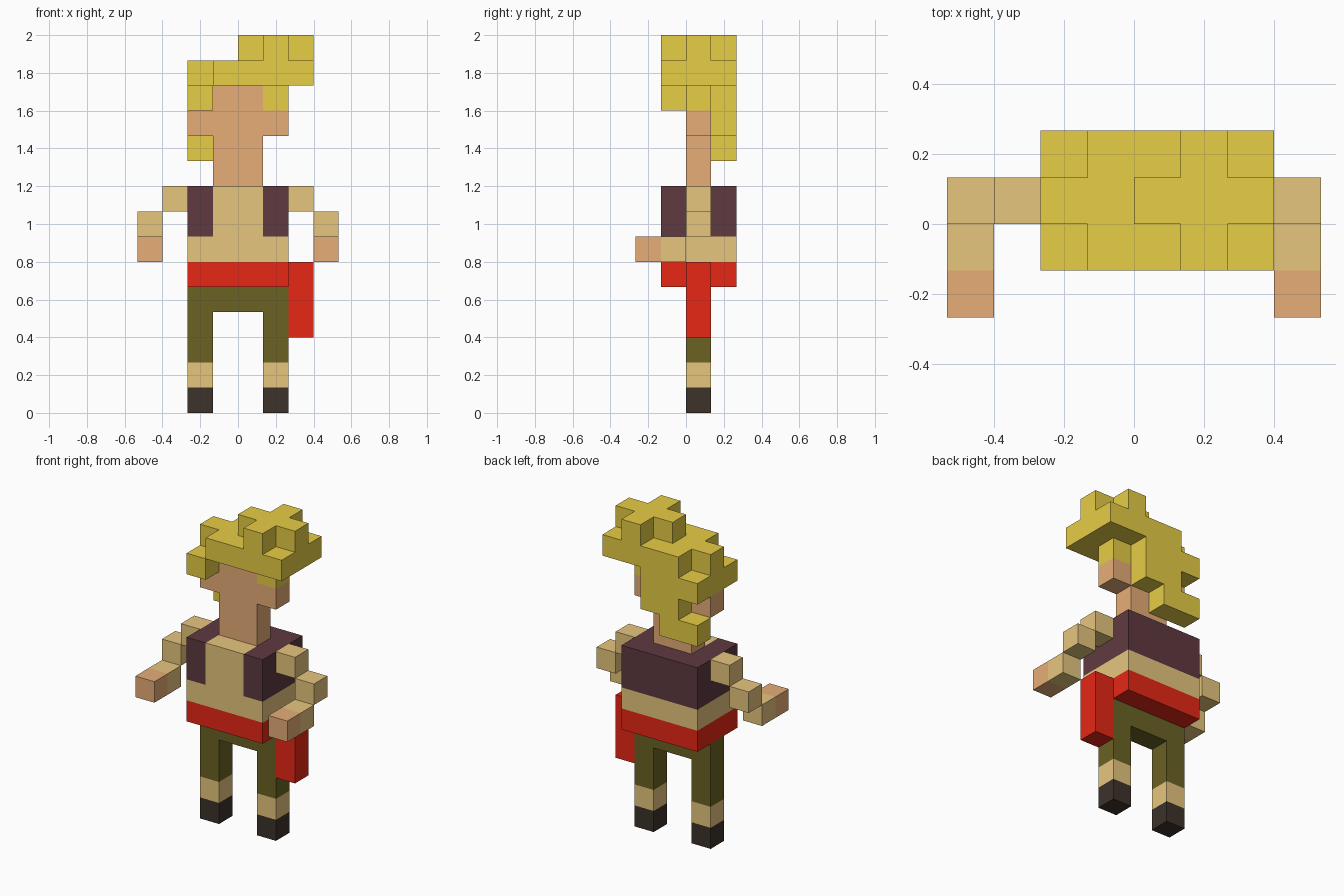
import bpy, bmesh
from mathutils import Vector

if "Cube" in bpy.data.objects:
    bpy.data.objects.remove(bpy.data.objects["Cube"])

U = 2 / 15  # edge of one cube; all boxes below are in cube units


def material(name, rgb):
    lin = [((c / 255 + 0.055) / 1.055) ** 2.4 for c in rgb]
    m = bpy.data.materials.new(name)
    m.diffuse_color = (*lin, 1)
    m.use_nodes = True
    m.node_tree.nodes["Principled BSDF"].inputs["Base Color"].default_value = m.diffuse_color
    return m


HAIR = material("blond hair", (233, 207, 70))
SKIN = material("skin", (233, 175, 120))
CLOTH = material("tan cloth", (232, 199, 127))
VEST = material("dark vest", (95, 58, 64))
RED = material("red sash", (238, 41, 22))
OLIVE = material("olive trousers", (107, 98, 36))
BOOT = material("dark boots", (60, 50, 42))

cells = {}  # cube position -> part name
parts = {}  # part name -> material


def box(part, mat, x, y, z, mirror=False):
    """Fill ranges of cubes with a part, optionally mirrored across x."""
    parts[part] = mat
    for i in range(*x):
        for j in range(*y):
            for k in range(*z):
                cells[i, j, k] = part
                if mirror:
                    cells[-1 - i, j, k] = part


# Legs
box("boots", BOOT, (1, 2), (0, 1), (0, 1), True)
box("stockings", CLOTH, (1, 2), (0, 1), (1, 2), True)
box("trousers", OLIVE, (1, 2), (0, 1), (2, 5), True)
box("trousers", OLIVE, (-1, 1), (0, 1), (4, 5))
# Belt and hanging sash end
box("belt", RED, (-2, 2), (-1, 2), (5, 6))
box("sash_end", RED, (2, 3), (0, 1), (3, 6))
# Torso: vest open at the front over the shirt
box("shirt", CLOTH, (-2, 2), (-1, 2), (6, 7))
box("vest", VEST, (-2, 2), (-1, 2), (7, 9))
box("shirt", CLOTH, (-1, 1), (-1, 0), (7, 9))
# Arms step outward, then forward
box("sleeves", CLOTH, (2, 3), (0, 1), (8, 9), True)
box("sleeves", CLOTH, (3, 4), (0, 1), (7, 8), True)
box("sleeves", CLOTH, (3, 4), (-1, 0), (6, 7), True)
box("hands", SKIN, (3, 4), (-2, -1), (6, 7), True)
# Head with ears
box("head", SKIN, (-1, 1), (0, 1), (9, 13))
box("head", SKIN, (1, 2), (0, 1), (11, 12), True)
# Hair: main mass, crown cross, side locks, back locks
box("hair", HAIR, (-1, 3), (-1, 2), (13, 14))
box("hair", HAIR, (-2, -1), (0, 1), (13, 14))
box("hair", HAIR, (0, 3), (0, 1), (14, 15))
box("hair", HAIR, (1, 2), (-1, 2), (14, 15))
box("hair", HAIR, (-2, -1), (-1, 2), (12, 13))
box("hair", HAIR, (1, 2), (0, 1), (12, 13))
box("hair", HAIR, (-1, 1), (1, 2), (11, 13))
box("hair", HAIR, (-2, 0), (1, 2), (10, 11))


def build(part, mat):
    """Make one object from the exposed cube sides of a part."""
    bm = bmesh.new()
    for cell, owner in cells.items():
        if owner != part:
            continue
        centre = Vector(cell) + Vector((0.5, 0.5, 0.5))
        for axis in range(3):
            for sign in (-1, 1):
                n = Vector((0, 0, 0))
                n[axis] = sign
                if tuple(int(c + d) for c, d in zip(cell, n)) in cells:
                    continue
                a = Vector((0, 0, 0))
                a[(axis + 1) % 3] = 1
                b = n.cross(a)
                corners = (-a - b, a - b, a + b, b - a)
                bm.faces.new([bm.verts.new((centre + (n + c) / 2) * U) for c in corners])
    bmesh.ops.remove_doubles(bm, verts=bm.verts, dist=0.001)
    bmesh.ops.dissolve_limit(bm, angle_limit=0.01, verts=bm.verts, edges=bm.edges)
    mesh = bpy.data.meshes.new(part)
    bm.to_mesh(mesh)
    bm.free()
    mesh.materials.append(mat)
    bpy.context.collection.objects.link(bpy.data.objects.new(part, mesh))


for part, mat in parts.items():
    build(part, mat)
